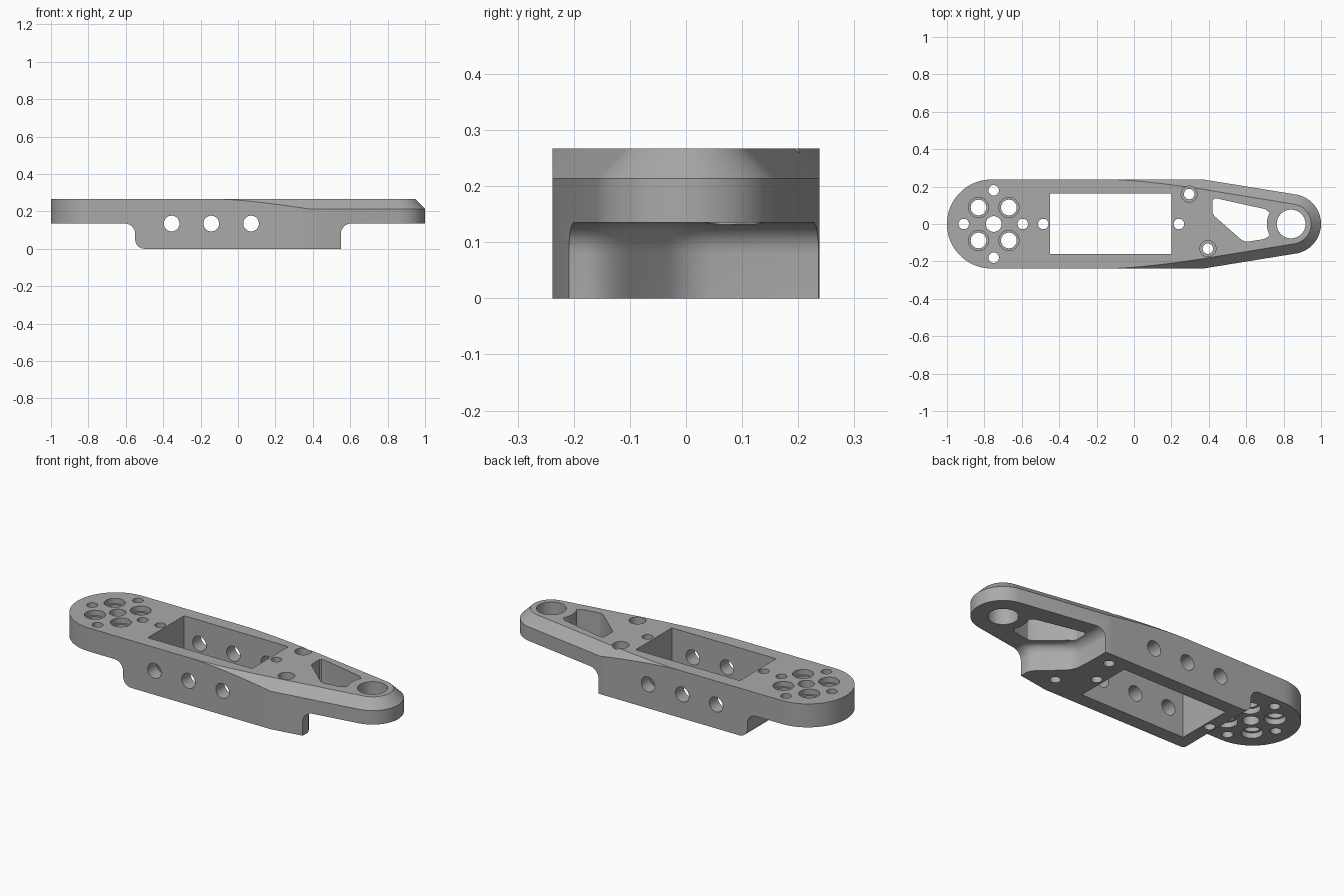
import bpy, bmesh
from math import sin, cos, pi, radians, sqrt

if "Cube" in bpy.data.objects:
    bpy.data.objects.remove(bpy.data.objects["Cube"])

TOP, MID = 0.267, 0.135      # top face and underside of the two arms
HALF = 0.238                 # half width of the body
FILLET = 0.055

grey = bpy.data.materials.new("plain grey")
grey.use_nodes = True
colour = (0.4, 0.4, 0.4, 1)
grey.diffuse_color = colour
grey.node_tree.nodes["Principled BSDF"].inputs["Base Color"].default_value = colour


def loft(bm, rings):
    """Closed solid through a stack of equal-length rings."""
    loops = [[bm.verts.new(p) for p in ring] for ring in rings]
    n = len(loops[0])
    for a, b in zip(loops, loops[1:]):
        for i in range(n):
            j = (i + 1) % n
            bm.faces.new((a[i], a[j], b[j], b[i]))
    bm.faces.new(loops[0][::-1])
    bm.faces.new(loops[-1])


def finish(bm, name):
    bmesh.ops.remove_doubles(bm, verts=bm.verts, dist=1e-5)
    bmesh.ops.recalc_face_normals(bm, faces=bm.faces)
    mesh = bpy.data.meshes.new(name)
    bm.to_mesh(mesh)
    bm.free()
    ob = bpy.data.objects.new(name, mesh)
    bpy.context.collection.objects.link(ob)
    mesh.materials.append(grey)
    return ob


def circle(x, y, z, r, n=32):
    return [(x + r * cos(2 * pi * i / n), y + r * sin(2 * pi * i / n), z) for i in range(n)]


def chamfer(x):
    """Chamfer width, growing gradually toward the narrow end."""
    t = min(max((x + 0.13) / 0.5, 0), 1)
    return 0.053 * t ** 1.5


def outline(z, inset):
    """Plan outline: round end, straight sides, taper, small round nose."""
    half = []
    for i in range(17):
        a = pi - i * pi / 32
        half.append((HALF - 1 + HALF * cos(a), HALF * sin(a)))
    for i in range(17):
        x = -0.13 + i * 0.5 / 16
        half.append((x, HALF - inset * chamfer(x)))
    r = 0.16 - inset * chamfer(1)
    for i in range(17):
        a = radians(80.6) * (1 - i / 16)
        half.append((0.84 + r * cos(a), r * sin(a)))
    pts = half + [(x, -y) for x, y in half[-2:0:-1]]
    return [(x, y, z if z is not None else TOP - chamfer(x)) for x, y in pts]


# Main body, full height, with the fading chamfer on top
bm = bmesh.new()
loft(bm, [outline(0, 0), outline(None, 0), outline(TOP, 1)])
body = finish(bm, "servo_arm_body")


def smooth_path(pts, rounds=3):
    """Corner cutting that keeps the end points."""
    for _ in range(rounds):
        out = [pts[0]]
        for (ax, ay), (bx, by) in zip(pts, pts[1:]):
            out += [(ax * .75 + bx * .25, ay * .75 + by * .25),
                    (ax * .25 + bx * .75, ay * .25 + by * .75)]
        pts = out + [pts[-1]]
    return pts


def flare(z):
    h = max(z - (MID - FILLET), 0)
    return FILLET - sqrt(max(FILLET ** 2 - h * h, 0))


# Space under each arm, leaving a filleted lower block
heights = [-0.05, 0] + [MID - FILLET + FILLET * sin(i * pi / 16) for i in range(9)]
path = smooth_path([(0.55, -0.3), (0.55, -0.21), (0.55, -0.14), (0.46, -0.065),
                    (0.39, 0.0), (0.38, 0.09), (0.38, 0.3)])
bm = bmesh.new()
loft(bm, [[(x + flare(z), y, z) for x, y in path] + [(1.2, 0.3, z), (1.2, -0.3, z)]
          for z in heights])
under_nose = finish(bm, "under_nose_cutter")

R = 0.05
low = [-0.05] + [R - R * cos(i * pi / 16) for i in range(9)]
bm = bmesh.new()
rings = []
for z in low + heights[2:]:
    bulge = R - sqrt(max(R * R - max(R - max(z, 0), 0) ** 2, 0))
    x = -0.55 - flare(z) + bulge
    rings.append([(x, -0.3, z), (x, 0.3, z), (-1.2, 0.3, z), (-1.2, -0.3, z)])
loft(bm, rings)
under_round = finish(bm, "under_round_end_cutter")

# Vertical openings
bm = bmesh.new()


def prism(pts):
    loft(bm, [[(x, y, z) for x, y in pts] for z in (-0.1, 0.4)])


prism([(-0.45, -0.16), (0.2, -0.16), (0.2, 0.163), (-0.45, 0.163)])

# Lightening window, with its right side concentric to the nose hole
arc = [(0.84 + 0.13 * cos(a), 0.13 * sin(a)) for a in
       [radians(208 - i * 56 / 8) for i in range(9)]]
prism([(0.42, 0.125), (0.42, 0.06), (0.43, 0.042), (0.575, -0.085), (0.6, -0.095),
       (0.69, -0.082), (0.71, -0.073)] + arc +
      [(0.715, 0.07), (0.7, 0.08), (0.44, 0.137), (0.428, 0.135)])

for x, y, r in [(0.84, 0, 0.077), (-0.75, 0, 0.042), (-0.91, 0, 0.028), (-0.595, 0, 0.028),
                (-0.485, 0, 0.028), (0.24, 0, 0.028), (-0.75, 0.18, 0.028),
                (-0.75, -0.18, 0.028)]:
    loft(bm, [circle(x, y, -0.1, r), circle(x, y, 0.4, r)])

# Stepped holes
for sx in (-1, 1):
    for sy in (-1, 1):
        x, y = -0.75 + sx * 0.081, sy * 0.088
        loft(bm, [circle(x, y, z, r) for z, r in
                  [(-0.1, 0.054), (MID + 0.03, 0.054), (MID + 0.03, 0.042),
                   (TOP - 0.03, 0.042), (TOP - 0.03, 0.054), (0.4, 0.054)]])
for x, y in [(0.295, 0.16), (0.395, -0.132)]:
    loft(bm, [circle(x, y, z, r) for z, r in
              [(-0.1, 0.028), (TOP - 0.06, 0.028), (TOP - 0.06, 0.043), (0.4, 0.043)]])
openings = finish(bm, "vertical_openings_cutter")

# Side holes running straight across
bm = bmesh.new()
for x in (-0.355, -0.143, 0.07):
    loft(bm, [[(px, y, pz) for px, pz, _ in circle(x, MID, 0, 0.042)] for y in (-0.4, 0.4)])
side_holes = finish(bm, "side_holes_cutter")

# Apply the cuts
bpy.ops.object.select_all(action='DESELECT')
body.select_set(True)
bpy.context.view_layer.objects.active = body
for cutter in (under_nose, under_round, openings, side_holes):
    mod = body.modifiers.new(cutter.name, 'BOOLEAN')
    mod.operation = 'DIFFERENCE'
    mod.solver = 'EXACT'
    mod.object = cutter
    bpy.ops.object.modifier_apply(modifier=mod.name)
    bpy.data.objects.remove(cutter)

bpy.ops.object.shade_smooth_by_angle(angle=radians(25))
